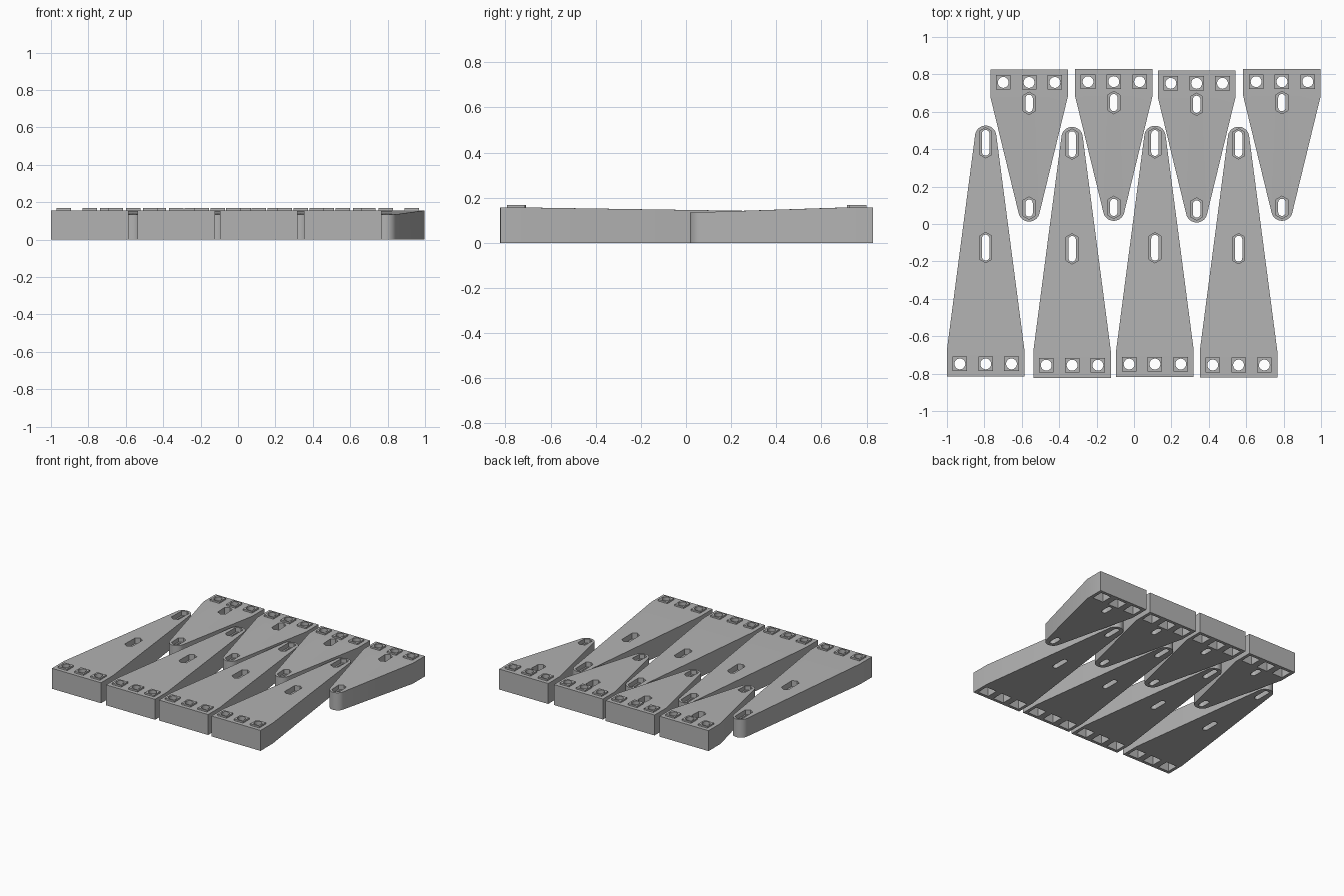
import bpy, bmesh, math
from mathutils import Matrix

if "Cube" in bpy.data.objects:
    bpy.data.objects.remove(bpy.data.objects["Cube"])

TOP, BOSS_TOP = 0.156, 0.168
HALF_W, STRAIGHT, TIP_R = 0.207, 0.145, 0.057
HOLE_X = (-0.138, 0, 0.138)
HOLE_Y = 0.068

gray = bpy.data.materials.new("plain gray")
gray.diffuse_color = (0.45, 0.45, 0.45, 1)
gray.use_nodes = True
gray.node_tree.nodes["Principled BSDF"].inputs["Base Color"].default_value = gray.diffuse_color


def prism(bm, outline, z0, z1):
    """Closed straight prism from a counter-clockwise outline."""
    lo = [bm.verts.new((x, y, z0)) for x, y in outline]
    hi = [bm.verts.new((x, y, z1)) for x, y in outline]
    n = len(outline)
    bm.faces.new(lo[::-1])
    bm.faces.new(hi)
    for i in range(n):
        j = (i + 1) % n
        bm.faces.new((lo[i], lo[j], hi[j], hi[i]))


def square(x, y, h):
    return [(x - h, y - h), (x + h, y - h), (x + h, y + h), (x - h, y + h)]


def circle(x, y, r, n=32):
    return [(x + r * math.cos(2 * math.pi * i / n),
             y + r * math.sin(2 * math.pi * i / n)) for i in range(n)]


def slot(y, half_len, r, n=12):
    """Long hole with round ends."""
    s = half_len - r
    up = [(r * math.cos(math.pi * i / n), y + s + r * math.sin(math.pi * i / n))
          for i in range(n + 1)]
    return up + [(-px, 2 * y - py) for px, py in up]


def long_hex(y, half_len, w):
    """Stretched hexagon with pointed ends."""
    s = half_len - w * 0.577
    return [(w, y - s), (w, y + s), (0, y + half_len),
            (-w, y + s), (-w, y - s), (0, y - half_len)]


def make_object(name, bm):
    bmesh.ops.recalc_face_normals(bm, faces=bm.faces)
    me = bpy.data.meshes.new(name)
    bm.to_mesh(me)
    bm.free()
    me.materials.append(gray)
    ob = bpy.data.objects.new(name, me)
    bpy.context.collection.objects.link(ob)
    return ob


def plate_body(length, tip_z):
    """Strap outline: straight base, tapered sides, round tip, sloping top."""
    c = length - TIP_R
    dx, dy = HALF_W, STRAIGHT - c
    a = math.atan2(dy, dx) + math.acos(TIP_R / math.hypot(dx, dy))
    n = 20
    arc = [(TIP_R * math.cos(t), c + TIP_R * math.sin(t))
           for t in (a + (math.pi - 2 * a) * i / n for i in range(n + 1))]
    pts = [(-HALF_W, 0), (HALF_W, 0), (HALF_W, STRAIGHT)] + arc + [(-HALF_W, STRAIGHT)]
    bm = bmesh.new()
    lo = [bm.verts.new((x, y, 0)) for x, y in pts]
    hi = []
    for x, y in pts:
        f = max(0, (y - STRAIGHT) / (length - STRAIGHT))
        hi.append(bm.verts.new((x, y, TOP + (tip_z - TOP) * f)))
    bm.faces.new(lo[::-1])
    bm.faces.new((hi[0], hi[1], hi[2], hi[-1]))
    bm.faces.new(hi[2:])
    for i in range(len(pts)):
        j = (i + 1) % len(pts)
        bm.faces.new((lo[i], lo[j], hi[j], hi[i]))
    return bm


def build_plate(name, length, tip_z, slots, outer_half, inner_half):
    body = make_object(name, plate_body(length, tip_z))
    bosses, through, pockets = bmesh.new(), bmesh.new(), bmesh.new()
    # square bosses, screw holes and square pockets below
    for x in HOLE_X:
        prism(bosses, square(x, HOLE_Y, 0.039), 0.14, BOSS_TOP)
        prism(through, circle(x, HOLE_Y, 0.029), -0.05, 0.3)
        prism(pockets, square(x, HOLE_Y, 0.045), -0.05, 0.125)
    # slots with hexagonal recesses on top
    for y in slots:
        prism(through, slot(y, inner_half, 0.02), -0.05, 0.3)
        prism(pockets, long_hex(y, outer_half, 0.032), 0.105, 0.3)
    tools = []
    for label, bm, op in (("boss_tool", bosses, 'UNION'),
                          ("pocket_cutter", pockets, 'DIFFERENCE'),
                          ("hole_cutter", through, 'DIFFERENCE')):
        tool = make_object(label, bm)
        tool.hide_render = True
        mod = body.modifiers.new(label, 'BOOLEAN')
        mod.operation, mod.object, mod.solver = op, tool, 'EXACT'
        tools.append(tool)
    # bake the result and drop the tools
    dg = bpy.context.evaluated_depsgraph_get()
    mesh = bpy.data.meshes.new_from_object(body.evaluated_get(dg))
    body.modifiers.clear()
    body.data = mesh
    mesh.name = name
    for tool in tools:
        bpy.data.objects.remove(tool)
    mesh.materials.clear()
    mesh.materials.append(gray)
    for p in mesh.polygons:
        p.material_index = 0
    bpy.ops.object.select_all(action='DESELECT')
    body.select_set(True)
    bpy.context.view_layer.objects.active = body
    bpy.ops.object.shade_smooth_by_angle(angle=math.radians(30))
    return body


def place_row(first, spots, turn):
    """Copy one plate to every spot in its row."""
    for i, (x, y) in enumerate(spots):
        ob = first if i == 0 else first.copy()
        if i:
            bpy.context.collection.objects.link(ob)
        ob.name = f"{first.data.name}_{i + 1}"
        ob.matrix_world = Matrix.Translation((x, y, 0)) @ Matrix.Rotation(turn, 4, 'Z')


# long straps, bases at the front
long_plate = build_plate("long_strap", 1.342, 0.138, (0.69, 1.25), 0.081, 0.069)
place_row(long_plate, [(-0.793, -0.816), (-0.331, -0.823),
                       (0.112, -0.817), (0.559, -0.822)], 0)

# short straps, bases at the back
short_plate = build_plate("short_strap", 0.812, 0.134, (0.18, 0.74), 0.06, 0.046)
place_row(short_plate, [(-0.561, 0.825), (-0.108, 0.829),
                        (0.335, 0.82), (0.791, 0.829)], math.pi)
